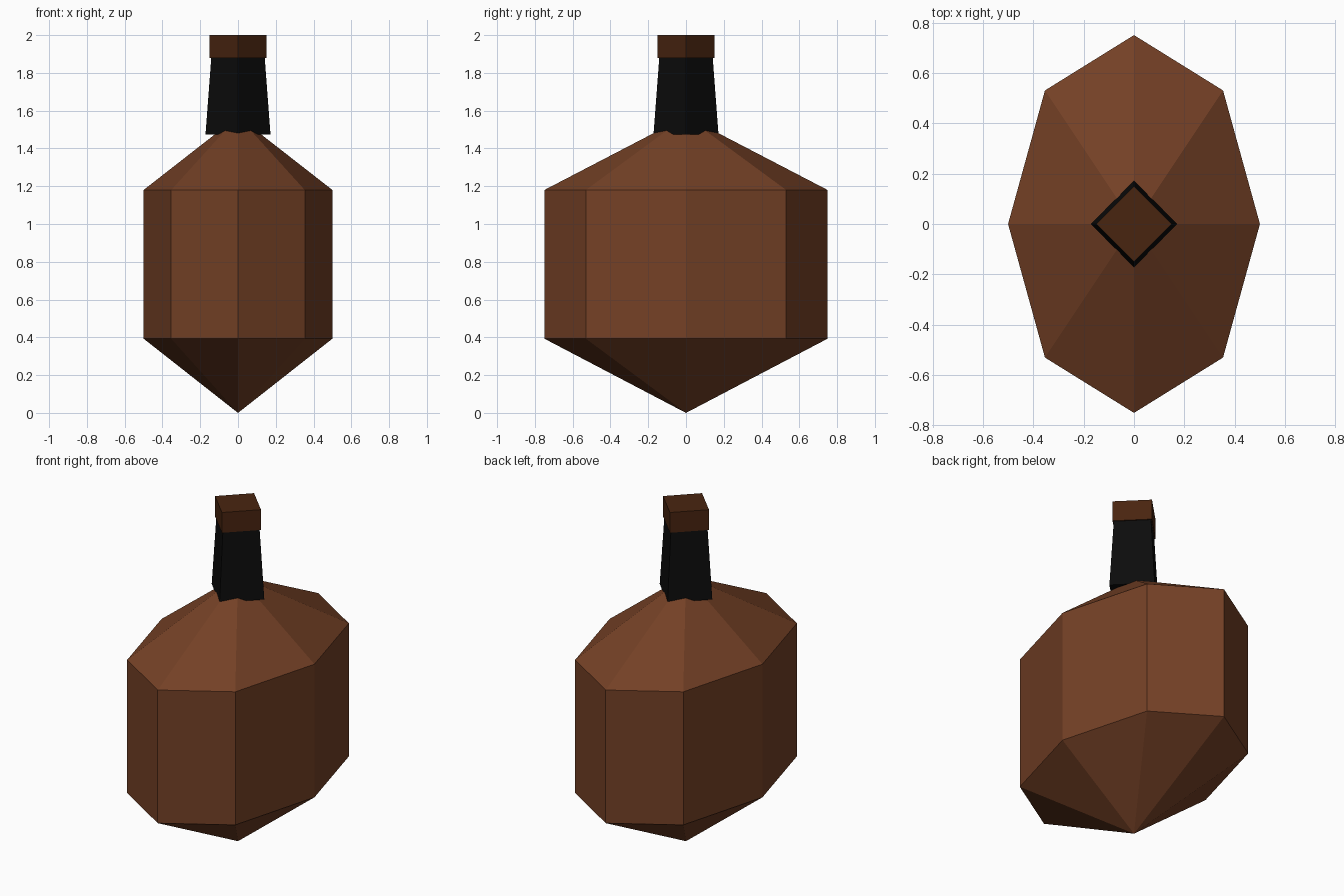
import bpy, bmesh, math

if "Cube" in bpy.data.objects:
    bpy.data.objects.remove(bpy.data.objects["Cube"])


def material(name, rgb):
    m = bpy.data.materials.new(name)
    m.diffuse_color = (*rgb, 1)
    m.use_nodes = True
    m.node_tree.nodes["Principled BSDF"].inputs["Base Color"].default_value = m.diffuse_color
    return m


def lathe(name, profile, sides, mat):
    """Stack flat-faced rings of (rx, ry, z); a zero radius makes a point."""
    bm = bmesh.new()
    rings = []
    for rx, ry, z in profile:
        n = sides if rx > 0 else 1
        rings.append([bm.verts.new((rx * math.cos(2 * math.pi * i / sides),
                                    ry * math.sin(2 * math.pi * i / sides), z))
                      for i in range(n)])
    for a, b in zip(rings, rings[1:]):
        for i in range(sides):
            j = (i + 1) % sides
            quad = [a[i % len(a)], a[j % len(a)], b[j % len(b)], b[i % len(b)]]
            bm.faces.new(list(dict.fromkeys(quad)))
    for ring in (rings[0], rings[-1]):
        if len(ring) > 1:
            bm.faces.new(ring)
    bmesh.ops.recalc_face_normals(bm, faces=bm.faces)
    me = bpy.data.meshes.new(name)
    bm.to_mesh(me)
    bm.free()
    me.materials.append(mat)
    ob = bpy.data.objects.new(name, me)
    bpy.context.collection.objects.link(ob)
    return ob


brown = material("brown glass", (0.175, 0.052, 0.019))
black = material("black neck", (0.0035, 0.0035, 0.0035))
cork = material("dark cork", (0.066, 0.018, 0.005))

# Eight-sided oval body with pointed base and shoulders
lathe("body", [(0, 0, 0), (0.5, 0.75, 0.393), (0.5, 0.75, 1.18), (0, 0, 1.57)], 8, brown)
# Tapered square neck, turned corner-on
lathe("neck", [(0.172, 0.172, 1.475), (0.14, 0.14, 1.9)], 4, black)
# Square stopper
lathe("stopper", [(0.15, 0.15, 1.88), (0.15, 0.15, 2.0)], 4, cork)
